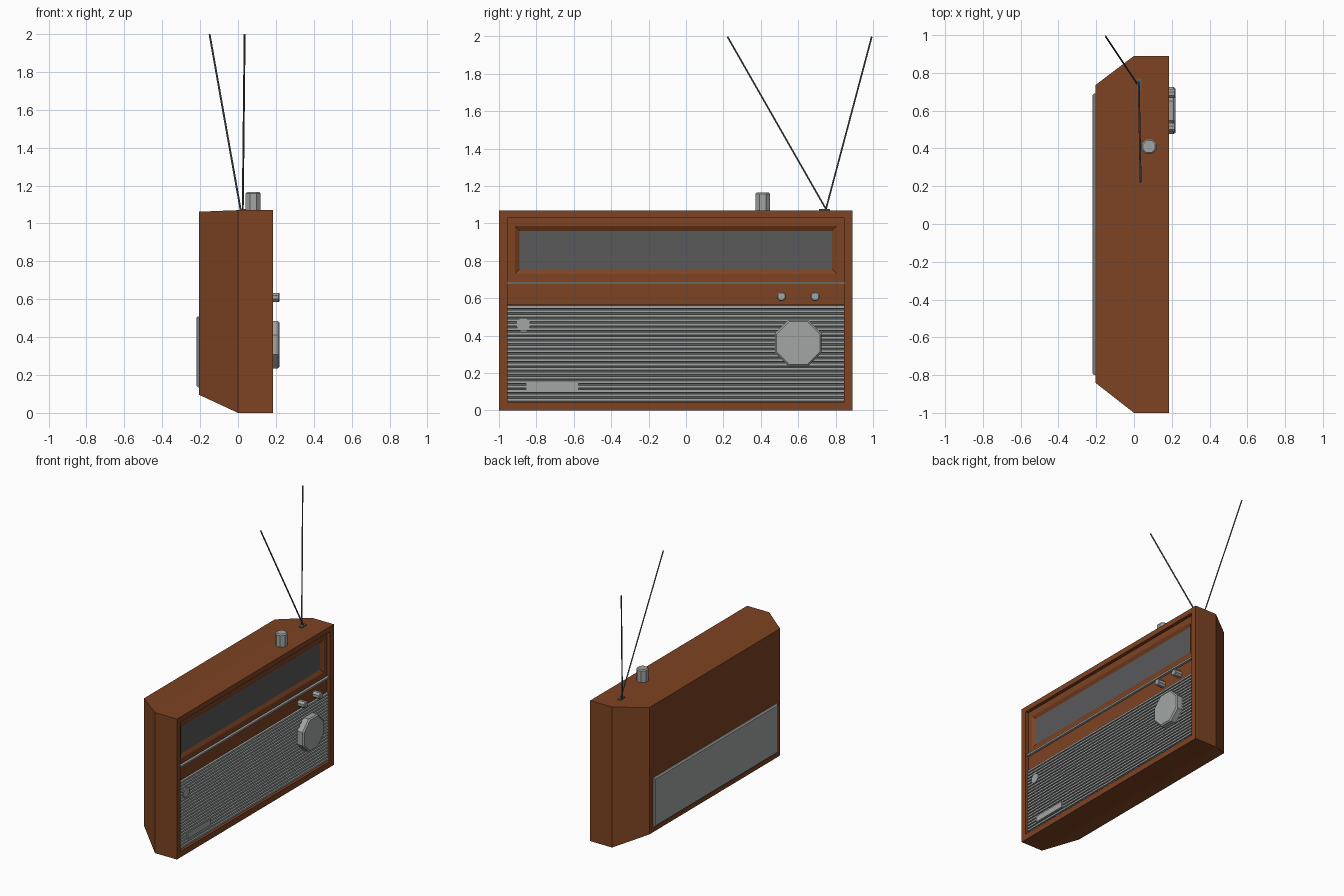
import bpy, bmesh, math
from mathutils import Vector

if "Cube" in bpy.data.objects:
    bpy.data.objects.remove(bpy.data.objects["Cube"])


def material(name, rgb):
    m = bpy.data.materials.new(name)
    m.diffuse_color = (*rgb, 1)
    m.use_nodes = True
    m.node_tree.nodes["Principled BSDF"].inputs["Base Color"].default_value = m.diffuse_color
    return m


WOOD = material("brown wood", (0.205, 0.056, 0.016))
METAL = material("silver metal", (0.36, 0.38, 0.37))
GLASS = material("dark dial glass", (0.10, 0.10, 0.105))
DARK = material("dark antenna metal", (0.10, 0.115, 0.12))


def finish(name, bm, *mats):
    bmesh.ops.recalc_face_normals(bm, faces=bm.faces)
    me = bpy.data.meshes.new(name)
    bm.to_mesh(me)
    bm.free()
    for m in mats:
        me.materials.append(m)
    ob = bpy.data.objects.new(name, me)
    bpy.context.collection.objects.link(ob)
    return ob


def rect_loft(name, rings, *mats):
    """Skin rectangles (x, y0, y1, z0, z1); the last one is capped with the last material."""
    bm = bmesh.new()
    loops = [[bm.verts.new((x, y, z)) for y, z in ((a, c), (b, c), (b, d), (a, d))]
             for x, a, b, c, d in rings]
    bm.faces.new(loops[0])
    for p, q in zip(loops, loops[1:]):
        for i in range(4):
            j = (i + 1) % 4
            bm.faces.new((p[i], p[j], q[j], q[i]))
    bm.faces.new(loops[-1]).material_index = len(mats) - 1
    return finish(name, bm, *mats)


def box(name, x0, x1, y0, y1, z0, z1, mat):
    return rect_loft(name, [(x0, y0, y1, z0, z1), (x1, y0, y1, z0, z1)], mat)


def rod(name, start, end, radius, mat, sides=8, bevel=0.0, turn=0.0):
    """Faceted cylinder between two points, with an optional chamfer at the end."""
    start, end = Vector(start), Vector(end)
    d = (end - start).normalized()
    side = d.cross(Vector((0, 1, 0))).normalized()
    up = d.cross(side)
    bm = bmesh.new()
    loops = []
    steps = [(start, radius), (end - d * bevel, radius)]
    if bevel:
        steps.append((end, radius - bevel))
    for c, r in steps:
        loops.append([bm.verts.new(c + side * r * math.cos(t) + up * r * math.sin(t))
                      for t in (2 * math.pi * (i + turn) / sides for i in range(sides))])
    for p, q in zip(loops, loops[1:]):
        for i in range(sides):
            j = (i + 1) % sides
            bm.faces.new((p[i], p[j], q[j], q[i]))
    bm.faces.new(loops[0])
    bm.faces.new(loops[-1])
    return finish(name, bm, mat)


# Cabinet: tapered back, straight front, raised rim around a recess
Y0, Y1, Z0, Z1 = -0.955, 0.845, 0.045, 1.03
rect_loft("cabinet", [
    (-0.205, -0.84, 0.735, 0.095, 1.062),
    (0, -1, 0.89, 0, 1.07),
    (0.185, -1, 0.89, 0, 1.07),
    (0.185, Y0, Y1, Z0, Z1),
    (0.135, Y0, Y1, Z0, Z1)], WOOD)

# Dial panel with a sloped frame around the glass
rect_loft("dial_panel", [
    (0.13, Y0, Y1, 0.68, Z1),
    (0.16, Y0, Y1, 0.68, Z1),
    (0.16, -0.915, 0.805, 0.73, 0.985),
    (0.145, -0.89, 0.78, 0.755, 0.96)], WOOD, GLASS)
box("control_strip", 0.13, 0.16, Y0, Y1, 0.565, 0.68, WOOD)
box("trim_strip", 0.13, 0.178, Y0, Y1, 0.675, 0.688, METAL)

# Speaker grille: backing and horizontal slats
box("grille_back", 0.13, 0.15, Y0, Y1, Z0, 0.565, METAL)
N = 22
pitch = (0.565 - Z0) / N
for i in range(N):
    z = Z0 + i * pitch
    rect_loft("grille_slat", [
        (0.148, Y0, Y1, z + 0.002, z + pitch - 0.002),
        (0.17, Y0, Y1, z + 0.005, z + pitch - 0.005)], METAL)

# Badges on the grille
rod("round_badge", (0.15, -0.87, 0.46), (0.176, -0.87, 0.46), 0.038, METAL, 8, 0, 0.5)
box("name_plate", 0.15, 0.176, -0.855, -0.575, 0.1, 0.145, METAL)

# Tuning knob and two buttons
rod("tuning_knob", (0.15, 0.6, 0.36), (0.22, 0.6, 0.36), 0.135, METAL, 8, 0.01, 0.5)
for y in (0.51, 0.69):
    rod("button", (0.15, y, 0.61), (0.22, y, 0.61), 0.026, METAL, 8, 0.005, 0.5)

# Volume knob on top
rod("volume_knob", (0.08, 0.41, 1.06), (0.08, 0.41, 1.165), 0.043, METAL, 8, 0.008, 0.5)

# Twin antenna and its base
box("antenna_base", 0.015, 0.04, 0.71, 0.77, 1.06, 1.077, DARK)
rod("antenna_long", (0.015, 0.745, 1.065), (-0.15, 0.993, 1.998), 0.005, DARK, 6)
rod("antenna_short", (0.025, 0.755, 1.065), (0.035, 0.222, 1.998), 0.005, DARK, 6)

# Battery cover on the back
rect_loft("battery_cover", [
    (-0.19, -0.8, 0.69, 0.135, 0.51),
    (-0.212, -0.8, 0.69, 0.135, 0.51),
    (-0.22, -0.79, 0.68, 0.145, 0.5)], METAL)
